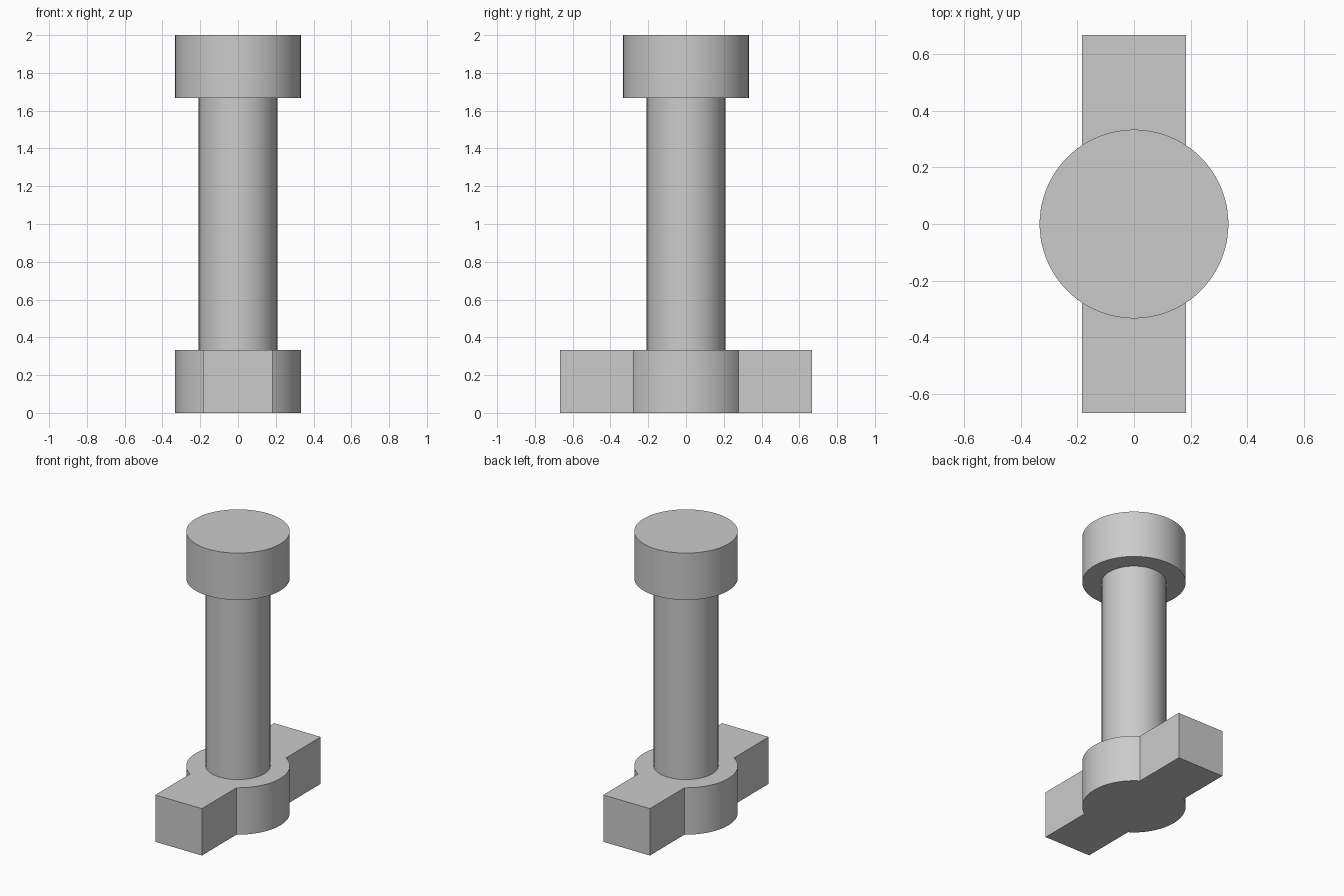
import bpy, bmesh, math

if "Cube" in bpy.data.objects:
    bpy.data.objects.remove(bpy.data.objects["Cube"])

R_HEAD, R_SHAFT = 0.333, 0.208      # radii of head/hub and shaft
BAR_X, BAR_Y = 0.183, 0.667         # half width and half length of cross bar
Z_BASE, Z_HEAD, Z_TOP = 0.333, 1.667, 2.0

grey = bpy.data.materials.new("plain grey")
grey.diffuse_color = (0.6, 0.6, 0.6, 1)
grey.use_nodes = True
grey.node_tree.nodes["Principled BSDF"].inputs["Base Color"].default_value = grey.diffuse_color


def circle(r, n=96):
    return [(r * math.cos(2 * math.pi * i / n), r * math.sin(2 * math.pi * i / n)) for i in range(n)]


def extrude_outline(name, outline, z0, z1, caps=True):
    """Extrude a counter-clockwise outline from z0 to z1."""
    bm = bmesh.new()
    low = [bm.verts.new((x, y, z0)) for x, y in outline]
    high = [bm.verts.new((x, y, z1)) for x, y in outline]
    n = len(outline)
    for i in range(n):
        j = (i + 1) % n
        bm.faces.new((low[i], low[j], high[j], high[i]))
    if caps:
        bm.faces.new(low[::-1])
        bm.faces.new(high)
    mesh = bpy.data.meshes.new(name)
    bm.to_mesh(mesh)
    bm.free()
    mesh.materials.append(grey)
    obj = bpy.data.objects.new(name, mesh)
    bpy.context.collection.objects.link(obj)
    bpy.ops.object.select_all(action='DESELECT')
    obj.select_set(True)
    bpy.context.view_layer.objects.active = obj
    bpy.ops.object.shade_smooth_by_angle(angle=math.radians(30))
    return obj


# Base: round hub with a straight bar sticking out front and back
a = math.acos(BAR_X / R_HEAD)       # angle where the bar meets the hub
arc = [-a + 2 * a * i / 36 for i in range(37)]
half = [(BAR_X, -BAR_Y)] + [(R_HEAD * math.cos(t), R_HEAD * math.sin(t)) for t in arc] + [(BAR_X, BAR_Y)]
extrude_outline("base_with_bar", half + [(-x, -y) for x, y in half], 0, Z_BASE)

# Shaft: open tube between the base and the head
extrude_outline("shaft", circle(R_SHAFT), Z_BASE, Z_HEAD, caps=False)

# Head: round cap
extrude_outline("head", circle(R_HEAD), Z_HEAD, Z_TOP)
